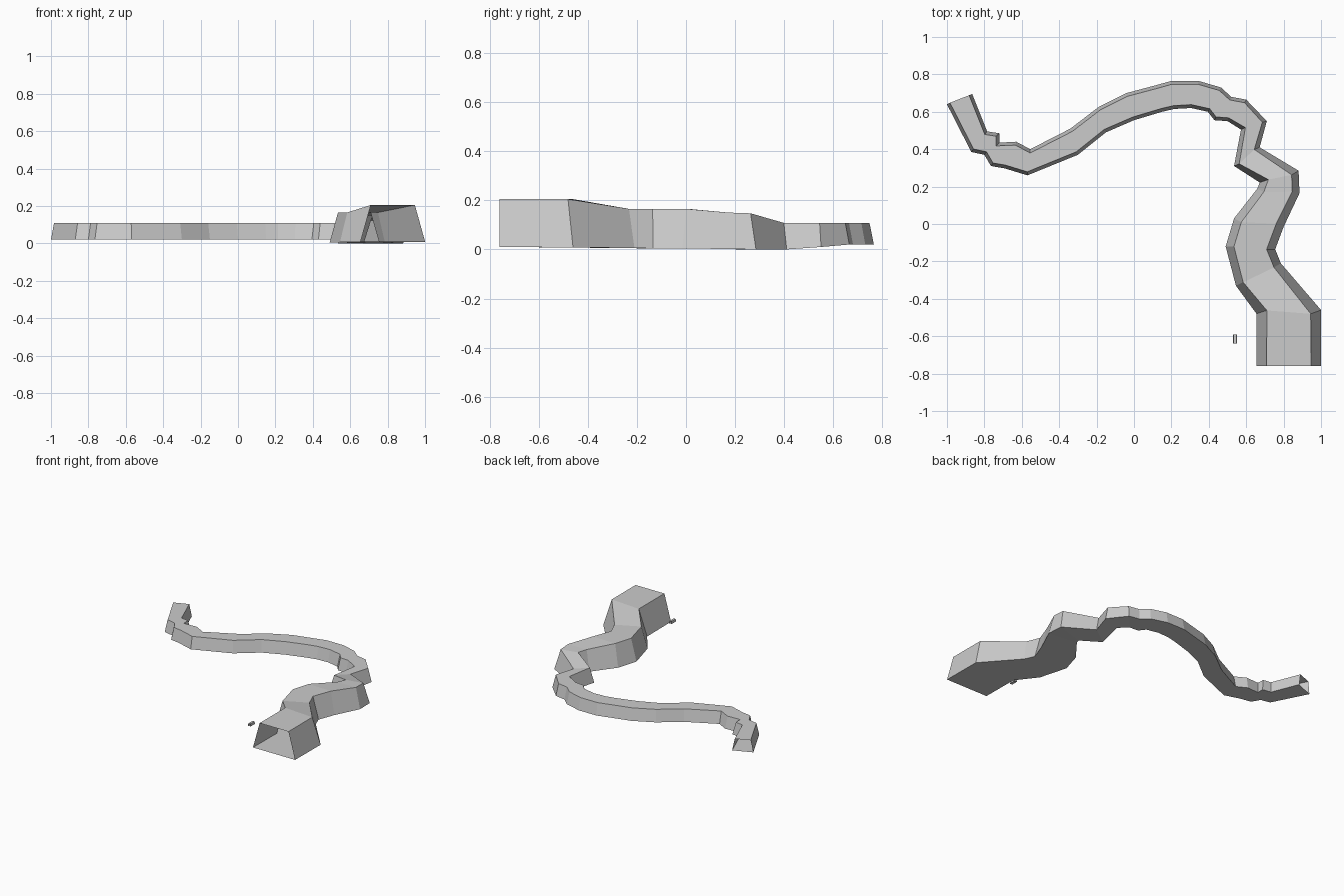
import bpy, bmesh
from mathutils import Vector

if "Cube" in bpy.data.objects:
    bpy.data.objects.remove(bpy.data.objects["Cube"])

grey = bpy.data.materials.new("stone grey")
grey.diffuse_color = (0.6, 0.6, 0.6, 1)
grey.use_nodes = True
grey.node_tree.nodes["Principled BSDF"].inputs["Base Color"].default_value = grey.diffuse_color


def inset_rail(rail, amounts, side):
    """Mitred sideways offset of a polyline; side +1 = to the right of travel."""
    out = []
    for i, p in enumerate(rail):
        a = (p - rail[i - 1]).normalized() if i > 0 else None
        b = (rail[i + 1] - p).normalized() if i < len(rail) - 1 else None
        a, b = a or b, b or a
        na, nb = Vector((a.y, -a.x)), Vector((b.y, -b.x))
        n = na + nb
        n = n.normalized() if n.length > 0.1 else na
        out.append(p + n * side * amounts[i] / max(n.dot(na), 0.75))
    return out


def tunnel(name, left, right, low, high, insets):
    """Open-ended tube with a trapezoid section between two ground rails."""
    left, right = [Vector(p) for p in left], [Vector(p) for p in right]
    tl, tr = inset_rail(left, insets, 1), inset_rail(right, insets, -1)
    bm = bmesh.new()
    rings = [[bm.verts.new((p.x, p.y, z)) for p, z in
              ((left[i], low[i]), (tl[i], high[i]), (tr[i], high[i]), (right[i], low[i]))]
             for i in range(len(left))]
    for r, s in zip(rings, rings[1:]):
        for k in range(4):
            m = (k + 1) % 4
            bm.faces.new((r[k], s[k], s[m], r[m]))
    me = bpy.data.meshes.new(name)
    bm.to_mesh(me)
    bm.free()
    me.materials.append(grey)
    ob = bpy.data.objects.new(name, me)
    bpy.context.collection.objects.link(ob)
    return ob


# ground rails of the winding passage, front mouth to far mouth
left = [(.655, -.76), (.655, -.48), (.545, -.33), (.49, -.12), (.535, .03),
        (.66, .19), (.672, .222), (.535, .31), (.572, .505), (.50, .55),
        (.43, .555), (.395, .60), (.305, .62), (.215, .615), (.15, .60),
        (0, .555), (-.15, .49), (-.30, .37), (-.57, .26), (-.69, .297),
        (-.765, .31), (-.80, .37), (-.87, .385), (-1, .64)]
right = [(1, -.76), (1, -.46), (.785, -.21), (.755, -.135), (.80, -.015),
         (.885, .165), (.88, .285), (.672, .41), (.71, .55), (.60, .665),
         (.52, .68), (.465, .73), (.345, .765), (.20, .765), (.11, .74),
         (-.04, .70), (-.19, .625), (-.34, .51), (-.555, .40), (-.63, .44),
         (-.72, .435), (-.72, .485), (-.785, .495), (-.865, .695)]
n = len(left)
high = [.205, .205, .165, .165, .165, .15, .147] + [.108] * (n - 7)
low = [.01, .008, .006, .004, .004, .002, 0, 0, .01] + [.02] * (n - 9)
insets = [max((h - l - .035) * .34, .015) for h, l in zip(high, low)]
tunnel("winding_passage", left, right, low, high, insets)

# tiny loose piece beside the front mouth
tunnel("small_stub", [(.53, -.64), (.53, -.59)], [(.552, -.64), (.552, -.59)],
       [.092] * 2, [.11] * 2, [.003] * 2)
